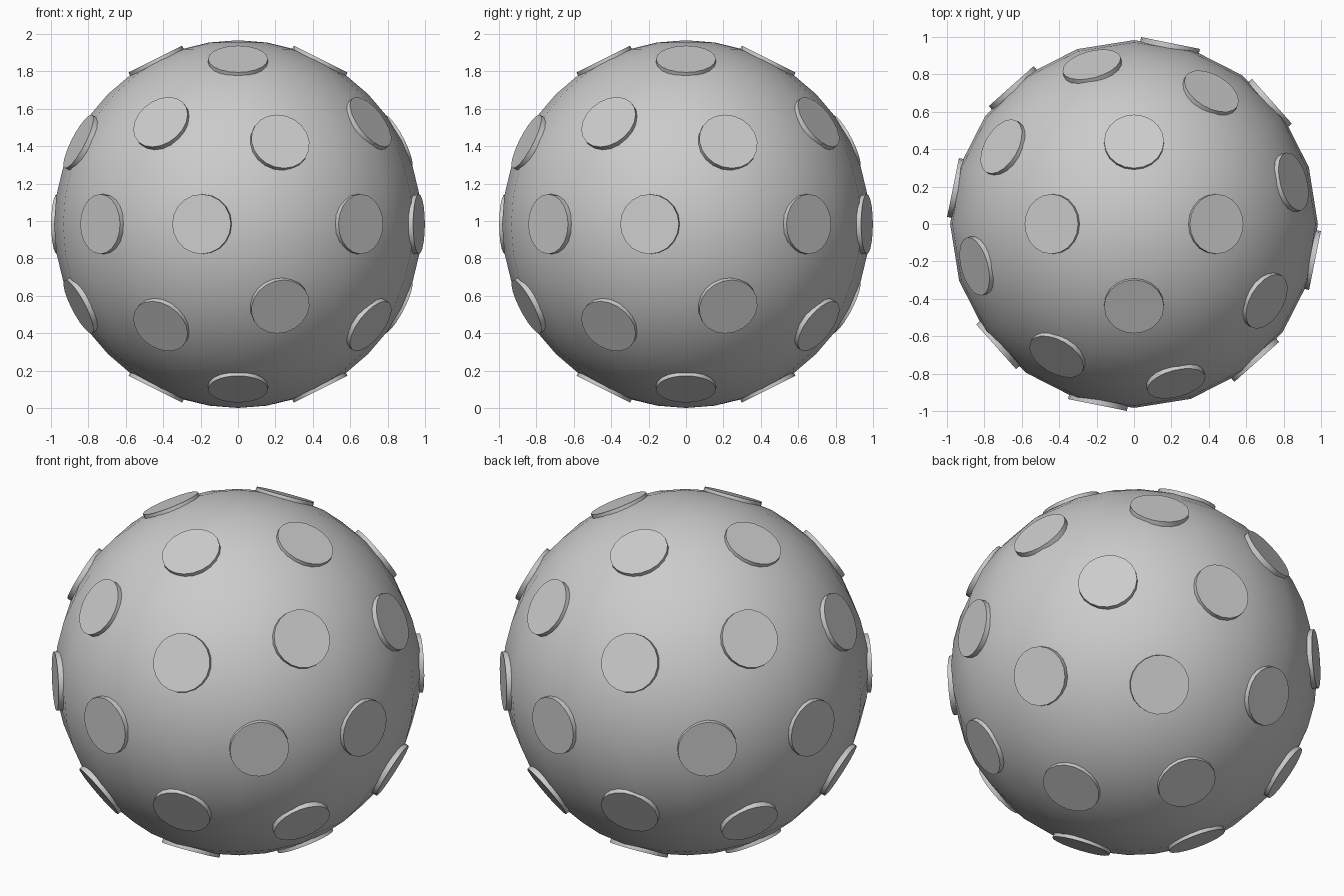
import bpy, bmesh
from math import radians, sin, cos
from mathutils import Vector

if "Cube" in bpy.data.objects:
    bpy.data.objects.remove(bpy.data.objects["Cube"])

R = 0.983          # ball radius
C = Vector((0, 0, R))

# Ball: smooth low-poly sphere
bpy.ops.mesh.primitive_uv_sphere_add(segments=20, ring_count=20, radius=R, location=C)
ball = bpy.context.object
ball.name = "ball"
bpy.ops.object.shade_smooth()

# Shared stud mesh: thin flat disc with a crisp rim
stud_mesh = bpy.data.meshes.new("stud")
bm = bmesh.new()
bmesh.ops.create_cone(bm, cap_ends=True, segments=20, radius1=0.16, radius2=0.16, depth=0.05)
for f in bm.faces:
    f.smooth = len(f.verts) == 4
for e in bm.edges:
    e.smooth = all(f.smooth for f in e.link_faces)
bm.to_mesh(stud_mesh)
bm.free()


def add_stud(azimuth, elevation):
    """Azimuth is measured from the front (-y) towards +x."""
    a, e = radians(azimuth), radians(elevation)
    d = Vector((sin(a) * cos(e), -cos(a) * cos(e), sin(e)))
    ob = bpy.data.objects.new("stud", stud_mesh)
    ob.location = C + d * (0.987 - 0.025)
    ob.rotation_euler = d.to_track_quat('Z', 'Y').to_euler()
    bpy.context.collection.objects.link(ob)


# Studs: one quarter, turned four times and mirrored top to bottom
for quarter in range(4):
    turn = 90 * quarter
    for az in (-11.4, 41.7):
        add_stud(az + turn, 0)
    for side in (1, -1):
        for az, el in ((0, 63.4), (-30.3, 33.6), (14.9, 26.6)):
            add_stud(az + turn, el * side)
